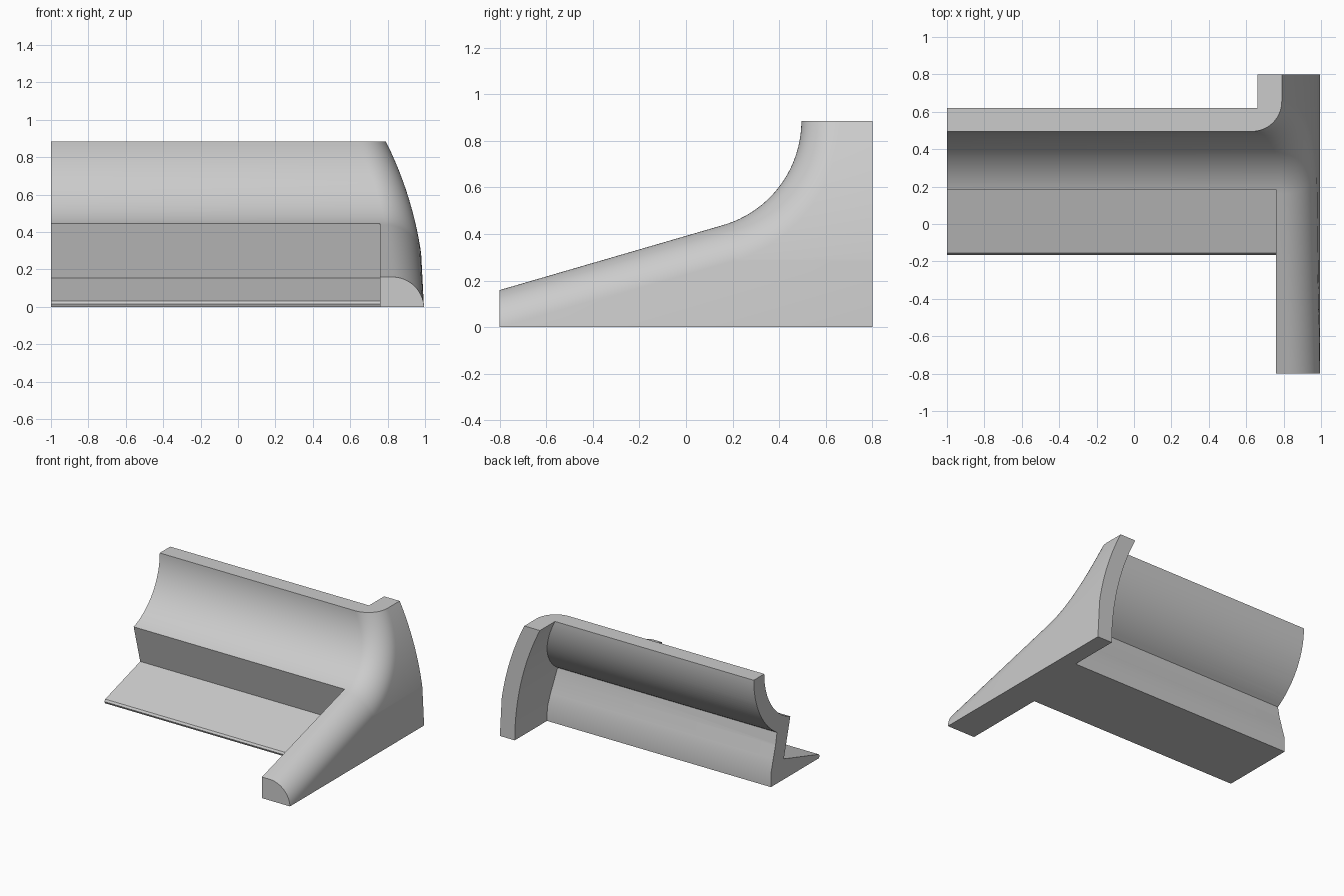
import bpy, bmesh, math
from mathutils import Vector

if "Cube" in bpy.data.objects:
    bpy.data.objects.remove(bpy.data.objects["Cube"])

TOP, CY, R = 0.885, 0.03, 0.465      # top height, cove centre, cove radius
WALL, ROUND = 0.13, 0.16             # wall thickness, edge rounding
SLOPE = math.atan(0.293)
BOW = 1.97                           # radius of the bowed outer side


def outer_x(z):
    return 1 - BOW + math.sqrt(BOW * BOW - z * z)


def back_y(z):
    # rear face of the wall at a given height
    if z < 0.105:
        return 0.415
    if z < 0.385:
        return 0.415 - 0.08 * (z - 0.105) / 0.28
    return CY + math.sqrt((R + 0.125) ** 2 - min(z - TOP, 0) ** 2)


def loft(name, rings, caps=True):
    bm = bmesh.new()
    rows = [[bm.verts.new(p) for p in ring] for ring in rings]
    n = len(rows[0])
    for a, b in zip(rows, rows[1:]):
        for i in range(n):
            j = (i + 1) % n
            bm.faces.new((a[i], a[j], b[j], b[i]))
    if caps:
        bm.faces.new(rows[0])
        bm.faces.new(rows[-1])
    return finish(name, bm)


def finish(name, bm):
    bmesh.ops.recalc_face_normals(bm, faces=bm.faces)
    mesh = bpy.data.meshes.new(name)
    bm.to_mesh(mesh)
    bm.free()
    ob = bpy.data.objects.new(name, mesh)
    bpy.context.collection.objects.link(ob)
    return ob


# Solid body: a sloped then coved top, rounded over into the bowed side
path = [(-1.1, 0.16 - 0.3 * 0.293, SLOPE)]
STEPS = 32
for i in range(STEPS + 1):
    a = SLOPE + (math.pi / 2 - SLOPE) * i / STEPS
    path.append((CY + R * math.sin(a), TOP - R * math.cos(a), a))

bm = bmesh.new()
rows = []
for y, z, a in path:
    ny, nz = -math.sin(a), math.cos(a)
    cy, cz = y - ROUND * ny, z - ROUND * nz
    ring = [(-1, y, z)]
    for k in range(15):
        t = math.pi / 2 * k / 14
        py, pz = cy + ROUND * math.cos(t) * ny, cz + ROUND * math.cos(t) * nz
        ring.append((outer_x(pz) - ROUND * (1 - math.sin(t)), py, pz))
    ring += [(outer_x(cz), 0.8, cz), (-1, 0.8, cz), (-1, cy, cz)]
    rows.append([bm.verts.new(p) for p in ring])
n = len(rows[0])
for a, b in zip(rows, rows[1:]):
    for i in range(n):
        j = (i + 1) % n
        bm.faces.new((a[i], a[j], b[j], b[i]))
for row in (rows[0], rows[-1]):
    bm.faces.new(row[:-3] + row[-1:])
    bm.faces.new(row[-4:])

# Trim the front end and the underside flat
for point, normal in (((0, -0.8, 0), (0, -1, 0)), ((0, 0, 0), (0, 0, -1))):
    geom = bm.verts[:] + bm.edges[:] + bm.faces[:]
    cut = bmesh.ops.bisect_plane(bm, geom=geom, dist=1e-6, plane_co=Vector(point),
                                 plane_no=Vector(normal), clear_outer=True)
    edges = [e for e in cut["geom_cut"] if isinstance(e, bmesh.types.BMEdge)]
    bmesh.ops.edgenet_fill(bm, edges=edges)
body = finish("corner_moulding", bm)

# Cutter behind the wall, following the bowed side
heights = [-0.2, 0, 0.105, 0.2, 0.3] + [0.385 + 0.5 * i / 24 for i in range(25)] + [1.0]
rings = []
for z in heights:
    x, y = outer_x(z) - WALL, back_y(z)
    rings.append([(-1.2, y, z), (x, y, z), (x, 1.2, z), (-1.2, 1.2, z)])
rear_cutter = loft("rear_cutter", rings)

# Cutter in front: undercut leg and wedge-shaped foot
notch = [(0.1, 0.785), (0.183, 0.45), (0.262, 0.155), (-0.155, 0.03),
         (-0.165, 0.015), (-0.158, 0), (-0.158, -0.2), (-1.3, -0.2), (-1.3, 0.785)]
front_cutter = loft("front_cutter", [[(x, y, z) for y, z in notch] for x in (-1.2, 0.76)])

bpy.context.view_layer.objects.active = body
body.select_set(True)
for cutter in (rear_cutter, front_cutter):
    cutter.hide_render = True
    mod = body.modifiers.new("cut", "BOOLEAN")
    mod.operation, mod.solver, mod.object = "DIFFERENCE", "EXACT", cutter
    bpy.ops.object.modifier_apply(modifier=mod.name)
    bpy.data.objects.remove(cutter)

# Plain grey finish
grey = bpy.data.materials.new("plain_grey")
grey.use_nodes = True
colour = (0.6, 0.6, 0.6, 1)
grey.diffuse_color = colour
grey.node_tree.nodes["Principled BSDF"].inputs["Base Color"].default_value = colour
body.data.materials.clear()
body.data.materials.append(grey)
for poly in body.data.polygons:
    poly.material_index = 0
bpy.ops.object.shade_smooth_by_angle(angle=math.radians(25))
